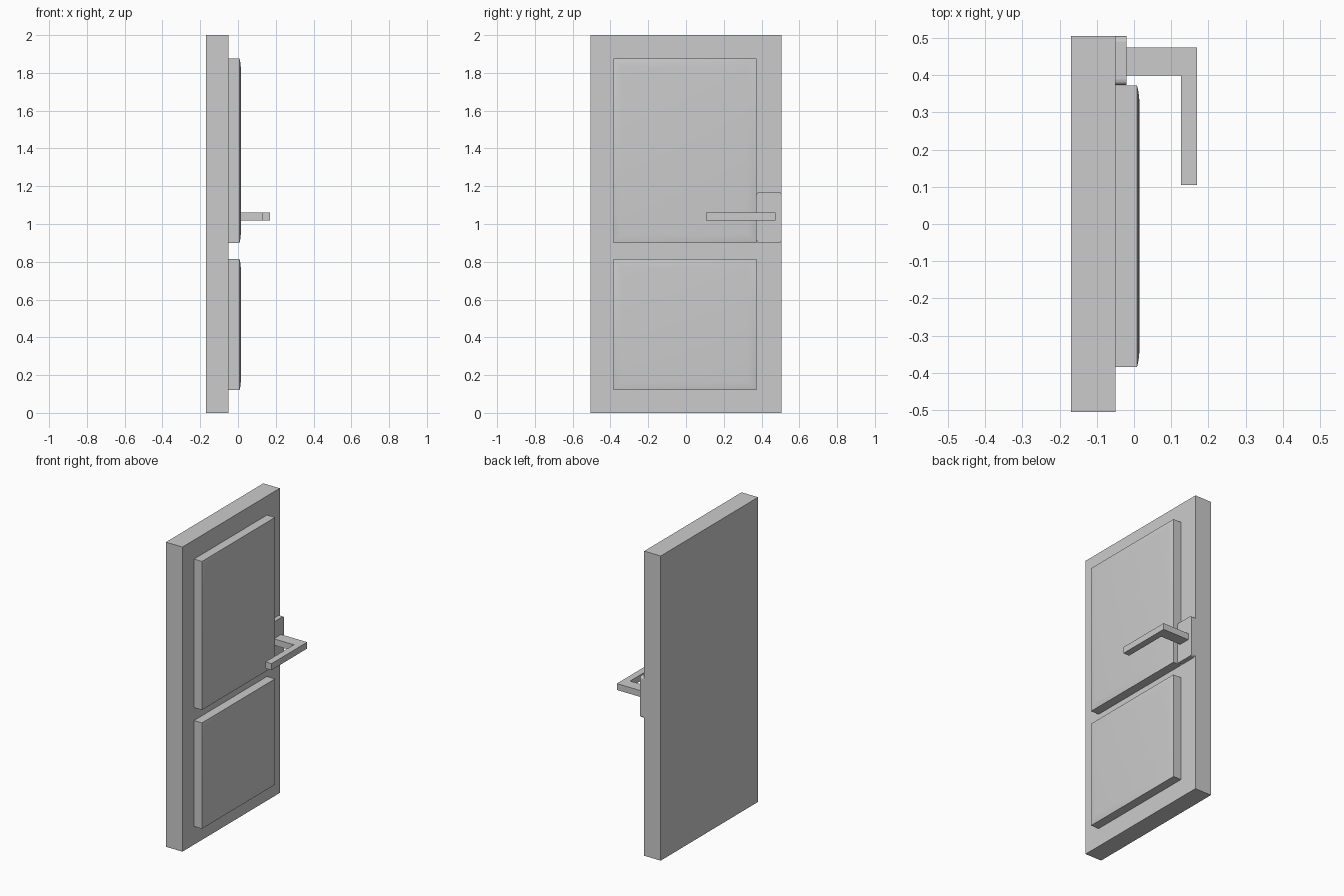
import bpy, bmesh, math

if "Cube" in bpy.data.objects:
    bpy.data.objects.remove(bpy.data.objects["Cube"])


def make_object(name, bm):
    bmesh.ops.recalc_face_normals(bm, faces=bm.faces)
    mesh = bpy.data.meshes.new(name)
    bm.to_mesh(mesh)
    bm.free()
    obj = bpy.data.objects.new(name, mesh)
    bpy.context.collection.objects.link(obj)
    return obj


def extrude_profile(name, points, offset):
    bm = bmesh.new()
    face = bm.faces.new([bm.verts.new(p) for p in points])
    ext = bmesh.ops.extrude_face_region(bm, geom=[face])
    verts = [v for v in ext["geom"] if isinstance(v, bmesh.types.BMVert)]
    bmesh.ops.translate(bm, verts=verts, vec=offset)
    return make_object(name, bm)


def rectangle(x, y0, y1, z0, z1):
    return [(x, y0, z0), (x, y1, z0), (x, y1, z1), (x, y0, z1)]


def raised_panel(name, y0, y1, z0, z1):
    # straight sides, then a shallow softened slope up to the flat field
    steps = [(0, -0.05), (0, 0.008), (0.012, 0.011), (0.028, 0.0135), (0.048, 0.015)]
    bm = bmesh.new()
    rings = [[bm.verts.new(p) for p in rectangle(x, y0 + d, y1 - d, z0 + d, z1 - d)]
             for d, x in steps]
    for a, b in zip(rings, rings[1:]):
        for i in range(4):
            j = (i + 1) % 4
            bm.faces.new((a[i], a[j], b[j], b[i]))
    bm.faces.new(rings[0])
    bm.faces.new(rings[-1])
    obj = make_object(name, bm)
    bpy.context.view_layer.objects.active = obj
    obj.select_set(True)
    bpy.ops.object.shade_smooth_by_angle(angle=math.radians(30))
    obj.select_set(False)


# Door slab
extrude_profile("door_slab", rectangle(-0.17, -0.505, 0.505, 0, 2), (0.12, 0, 0))

# Raised panels
raised_panel("upper_panel", -0.385, 0.373, 0.90, 1.875)
raised_panel("lower_panel", -0.385, 0.373, 0.12, 0.815)

# Lock plate with rounded corners
r = 0.014
corners = [(0.505 - r, 1.17 - r, 0), (0.374 + r, 1.17 - r, 90),
           (0.374 + r, 0.90 + r, 180), (0.505 - r, 0.90 + r, 270)]
outline = []
for cy, cz, start in corners:
    for k in range(4):
        a = math.radians(start + 30 * k)
        outline.append((-0.05, cy + r * math.cos(a), cz + r * math.sin(a)))
extrude_profile("lock_plate", outline, (0.03, 0, 0))

# L-shaped lever handle
lever = [(-0.02, 0.40), (-0.02, 0.475), (0.17, 0.475),
         (0.17, 0.105), (0.126, 0.105), (0.126, 0.40)]
extrude_profile("lever_handle", [(x, y, 1.018) for x, y in lever], (0, 0, 0.042))
